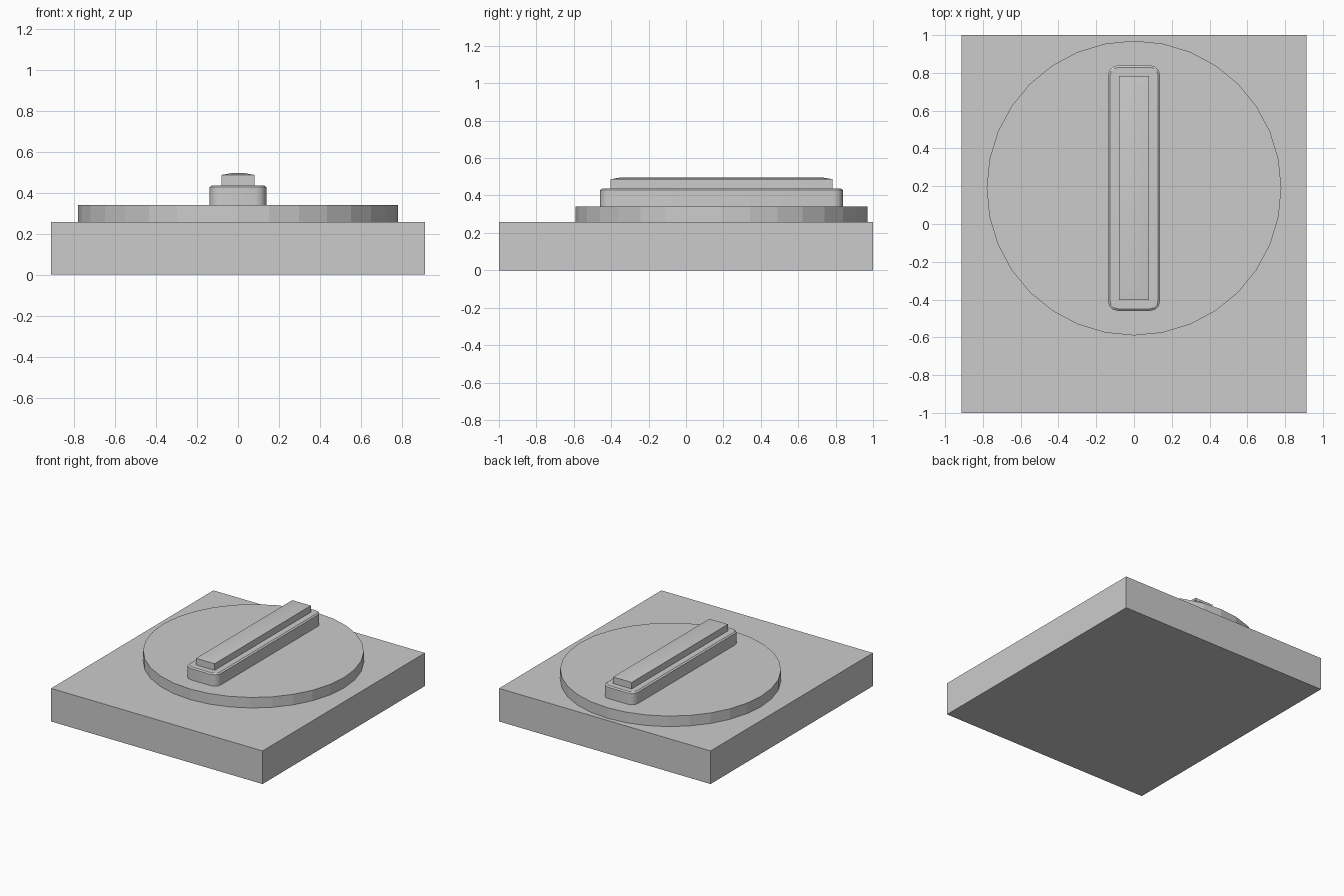
import bpy, bmesh, math

if "Cube" in bpy.data.objects:
    bpy.data.objects.remove(bpy.data.objects["Cube"])

CY = 0.19  # centre of the dial along y


def rounded_rect(hx, hy, r, seg):
    """Outline points of a rectangle with rounded corners (seg=0: sharp)."""
    if seg == 0:
        return [(hx, hy), (-hx, hy), (-hx, -hy), (hx, -hy)]
    pts = []
    for i, (sx, sy) in enumerate([(1, 1), (-1, 1), (-1, -1), (1, -1)]):
        for k in range(seg + 1):
            a = math.pi / 2 * (i + k / seg)
            pts.append((sx * (hx - r) + r * math.cos(a),
                        sy * (hy - r) + r * math.sin(a)))
    return pts


def circle(r, n):
    return [(r * math.cos(2 * math.pi * i / n), r * math.sin(2 * math.pi * i / n))
            for i in range(n)]


def loft(name, sections, cy=0.0, smooth=False):
    """Stack (outline, z) sections into a closed solid."""
    bm = bmesh.new()
    rings = [[bm.verts.new((x, y + cy, z)) for x, y in pts] for pts, z in sections]
    n = len(rings[0])
    for a, b in zip(rings, rings[1:]):
        for i in range(n):
            j = (i + 1) % n
            bm.faces.new((a[i], a[j], b[j], b[i]))
    bm.faces.new(rings[0][::-1])
    bm.faces.new(rings[-1])
    mesh = bpy.data.meshes.new(name)
    bm.to_mesh(mesh)
    bm.free()
    obj = bpy.data.objects.new(name, mesh)
    bpy.context.collection.objects.link(obj)
    if smooth:
        bpy.ops.object.select_all(action='DESELECT')
        obj.select_set(True)
        bpy.context.view_layer.objects.active = obj
        bpy.ops.object.shade_smooth_by_angle(angle=math.radians(35))
    return obj


# Square base plate
plate = rounded_rect(0.912, 1.0, 0, 0)
loft("base_plate", [(plate, 0.0), (plate, 0.258)])

# Round disc
disc = circle(0.78, 32)
loft("dial_disc", [(disc, 0.258), (disc, 0.34)], CY)

# Grip with rounded corners and a softened top rim
grip = rounded_rect(0.138, 0.65, 0.053, 3)
rim = rounded_rect(0.127, 0.639, 0.043, 3)
loft("grip_base", [(grip, 0.34), (grip, 0.428), (rim, 0.436)], CY, True)

# Raised ridge with a shallow sloped top
side = rounded_rect(0.08, 0.593, 0, 0)
crown = rounded_rect(0.03, 0.54, 0, 0)
loft("grip_ridge", [(side, 0.436), (side, 0.487), (crown, 0.496)], CY, True)
